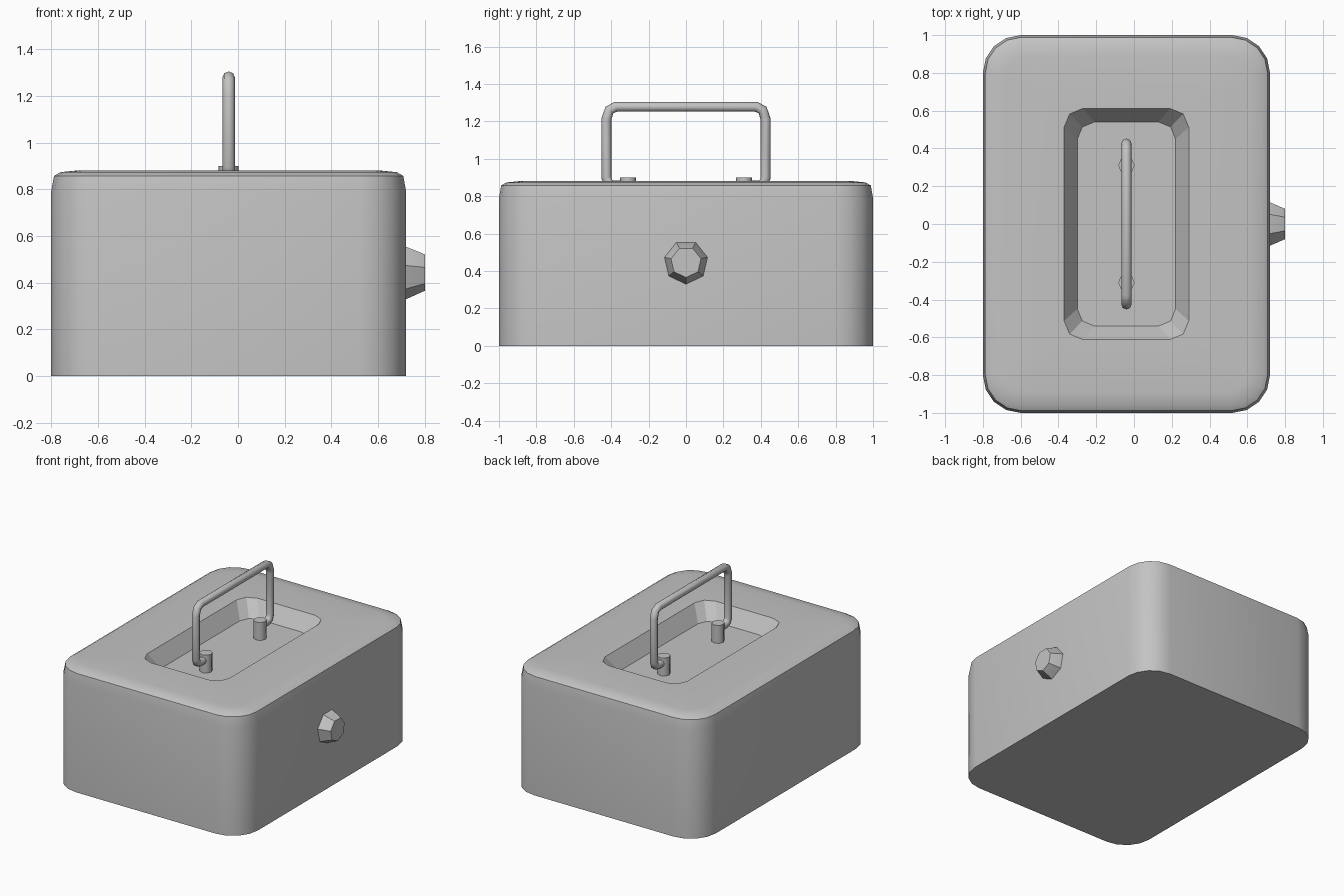
import bpy, bmesh, math
from mathutils import Matrix

cube = bpy.data.objects.get("Cube")
if cube:
    bpy.data.objects.remove(cube, do_unlink=True)

CX = -0.04          # centre of the body in x
FLOOR = 0.77        # bottom of the recess
TOP = 0.88

grey = bpy.data.materials.new("light_grey")
grey.use_nodes = True
grey.diffuse_color = (0.55, 0.55, 0.55, 1)
grey.node_tree.nodes["Principled BSDF"].inputs["Base Color"].default_value = grey.diffuse_color


def add_object(name, data):
    ob = bpy.data.objects.new(name, data)
    bpy.context.collection.objects.link(ob)
    data.materials.append(grey)
    return ob


def mesh_object(name, bm, angle):
    bmesh.ops.recalc_face_normals(bm, faces=bm.faces)
    me = bpy.data.meshes.new(name)
    bm.to_mesh(me)
    bm.free()
    ob = add_object(name, me)
    bpy.ops.object.select_all(action="DESELECT")
    ob.select_set(True)
    bpy.context.view_layer.objects.active = ob
    bpy.ops.object.shade_smooth_by_angle(angle=math.radians(angle))
    return ob


def rounded_ring(bm, hx, hy, r, steps, z):
    """Rounded rectangle of vertices at height z."""
    ring = []
    for k, (sx, sy) in enumerate([(1, 1), (-1, 1), (-1, -1), (1, -1)]):
        for i in range(steps + 1):
            a = math.pi / 2 * (k + i / steps)
            ring.append(bm.verts.new((CX + sx * (hx - r) + r * math.cos(a),
                                      sy * (hy - r) + r * math.sin(a), z)))
    return ring


def loft(bm, rings):
    for a, b in zip(rings, rings[1:]):
        for i in range(len(a)):
            j = (i + 1) % len(a)
            bm.faces.new((a[i], a[j], b[j], b[i]))


def loop_edges(bm, ring):
    edges = []
    for i, v in enumerate(ring):
        w = ring[(i + 1) % len(ring)]
        edges.append(bm.edges.get((v, w)))
    return edges


# Body: rounded box with a softened top edge and a sloped recess
bm = bmesh.new()
profile = [(0, 0), (0, 0.79), (0.012, 0.857), (0.04, 0.873), (0.11, TOP)]
shell = [rounded_ring(bm, 0.76 - d, 1 - d, 0.2 - d * 0.8, 4, z) for d, z in profile]
loft(bm, shell)
bm.faces.new(shell[0])
rim = rounded_ring(bm, 0.33, 0.612, 0.1, 2, TOP)
floor = rounded_ring(bm, 0.26, 0.54, 0.09, 2, FLOOR)
loft(bm, [rim, floor])
bm.faces.new(floor)
bmesh.ops.triangle_fill(bm, use_beauty=True,
                        edges=loop_edges(bm, shell[-1]) + loop_edges(bm, rim))
body = mesh_object("body", bm, 50)
for p in body.data.polygons:
    c = p.center
    if abs(c.x - CX) < 0.34 and abs(c.y) < 0.62 and FLOOR - 0.01 < c.z < TOP - 0.01:
        p.use_smooth = False

# Posts that hold the handle
for side, name in ((1, "back_post"), (-1, "front_post")):
    bm = bmesh.new()
    bmesh.ops.create_cone(bm, cap_ends=True, segments=8, radius1=0.043, radius2=0.043,
                          depth=0.9 - FLOOR,
                          matrix=Matrix.Translation((CX, side * 0.31, (0.9 + FLOOR) / 2)))
    mesh_object(name, bm, 50)

# Handle: bent rod running from post to post
half = [(0.33, 0.857), (0.39, 0.857), (0.415, 0.868), (0.426, 0.9),
        (0.426, 1.21), (0.41, 1.26), (0.375, 1.278)]
path = half + [(-y, z) for y, z in reversed(half)]
curve = bpy.data.curves.new("handle", "CURVE")
curve.dimensions = "3D"
curve.bevel_depth = 0.027
curve.bevel_resolution = 2
curve.use_fill_caps = True
spline = curve.splines.new("POLY")
spline.points.add(len(path) - 1)
for point, (y, z) in zip(spline.points, path):
    point.co = (CX, y, z, 1)
add_object("handle", curve)

# Knob: tapered seven-sided plug on the side wall
bm = bmesh.new()
rings = []
for x, r in ((0.71, 0.12), (0.72, 0.118), (0.8, 0.082)):
    ring = []
    for i in range(7):
        a = 2 * math.pi * i / 7
        ring.append(bm.verts.new((x, r * math.sin(a), 0.447 - r * math.cos(a))))
    rings.append(ring)
loft(bm, rings)
bm.faces.new(rings[0])
bm.faces.new(rings[-1])
mesh_object("knob", bm, 30)
